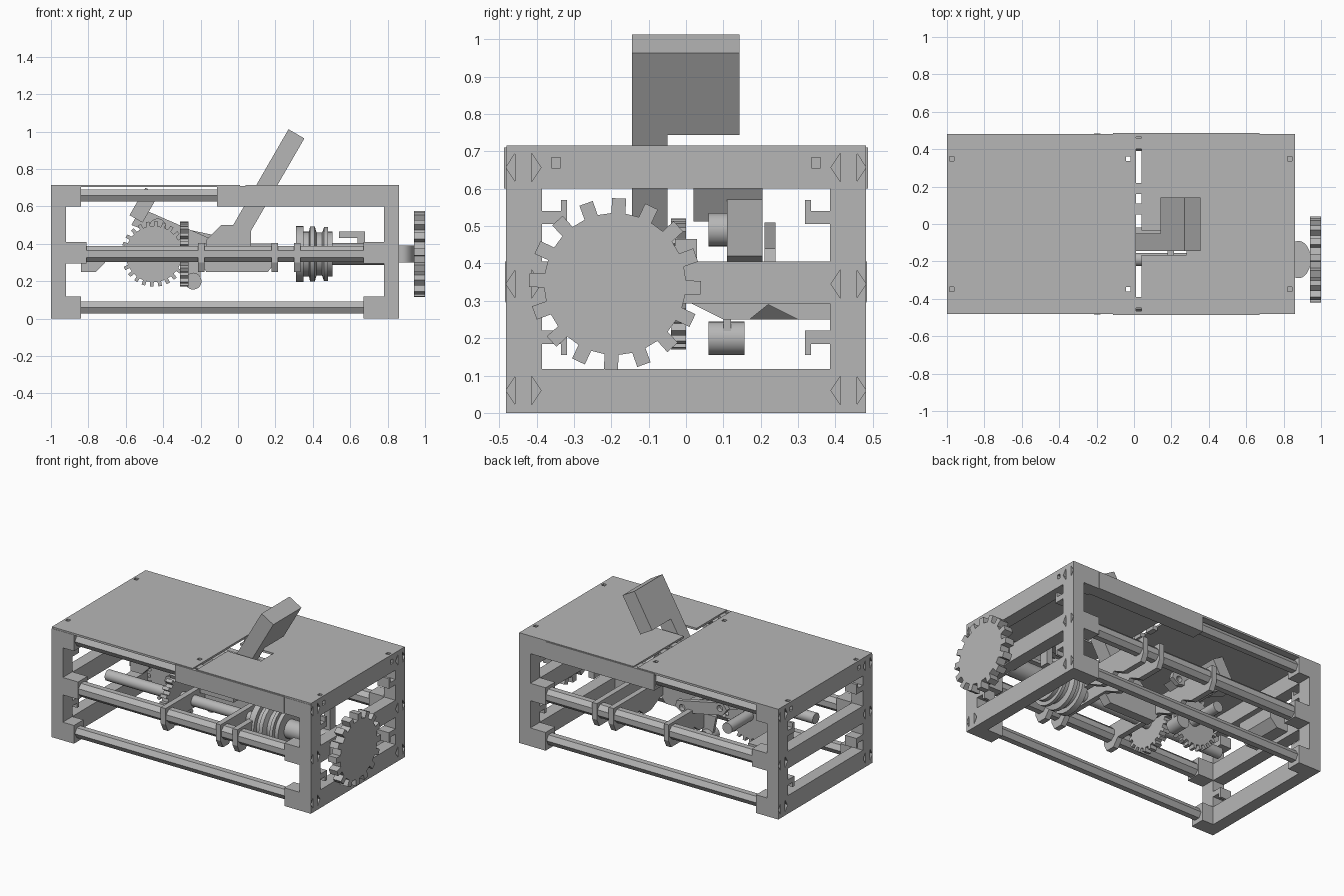
import bpy, bmesh, math
from mathutils import Vector

if "Cube" in bpy.data.objects:
    bpy.data.objects.remove(bpy.data.objects["Cube"], do_unlink=True)

grey = bpy.data.materials.new("plain grey")
grey.use_nodes = True
grey.diffuse_color = (0.47, 0.47, 0.47, 1)
grey.node_tree.nodes["Principled BSDF"].inputs["Base Color"].default_value = (0.47, 0.47, 0.47, 1)

PLACE = {
    "x": lambda a, b, t: (t, a, b),
    "y": lambda a, b, t: (a, t, b),
    "z": lambda a, b, t: (a, b, t),
}


def finish(name, bm):
    bmesh.ops.recalc_face_normals(bm, faces=bm.faces)
    mesh = bpy.data.meshes.new(name)
    bm.to_mesh(mesh)
    bm.free()
    mesh.materials.append(grey)
    ob = bpy.data.objects.new(name, mesh)
    bpy.context.collection.objects.link(ob)
    return ob


def add_prism(bm, pts, axis, lo, hi):
    rings = [[bm.verts.new(PLACE[axis](a, b, t)) for a, b in pts] for t in (lo, hi)]
    bm.faces.new(rings[0])
    bm.faces.new(rings[1])
    for i in range(len(pts)):
        j = (i + 1) % len(pts)
        bm.faces.new((rings[0][i], rings[0][j], rings[1][j], rings[1][i]))


def prism(name, pts, axis, lo, hi):
    bm = bmesh.new()
    add_prism(bm, pts, axis, lo, hi)
    return finish(name, bm)


def rect(a0, a1, b0, b1):
    return [(a0, b0), (a1, b0), (a1, b1), (a0, b1)]


def box(name, x0, x1, y0, y1, z0, z1):
    return prism(name, rect(x0, x1, y0, y1), "z", z0, z1)


def circle(ca, cb, r, n, turn=0.0):
    step = math.tau / n
    return [(ca + r * math.cos(turn + i * step), cb + r * math.sin(turn + i * step)) for i in range(n)]


def gear(name, ca, cb, inner, outer, teeth, axis, lo, hi, turn=0.0):
    pts = []
    for i in range(teeth):
        for frac, r in ((0, inner), (0.5, inner), (0.54, outer), (0.96, outer)):
            a = turn + (i + frac) * math.tau / teeth
            pts.append((ca + r * math.cos(a), cb + r * math.sin(a)))
    return prism(name, pts, axis, lo, hi)


def cut(ob, prisms):
    bm = bmesh.new()
    for p in prisms:
        add_prism(bm, *p)
    tool = finish("cutter", bm)
    tool.hide_render = True
    mod = ob.modifiers.new("cut", "BOOLEAN")
    mod.object = tool
    mod.solver = "EXACT"
    bpy.context.view_layer.objects.active = ob
    bpy.ops.object.modifier_apply(modifier=mod.name)
    bpy.data.objects.remove(tool, do_unlink=True)


def smooth(ob):
    bpy.ops.object.select_all(action="DESELECT")
    ob.select_set(True)
    bpy.context.view_layer.objects.active = ob
    bpy.ops.object.shade_smooth_by_angle()


def lathe(name, profile, y, z, n=32):
    # revolve (x, radius) pairs about a line along x
    bm = bmesh.new()
    rings = [[bm.verts.new((x, a, b)) for a, b in circle(y, z, r, n)] for x, r in profile]
    for p, q in zip(rings, rings[1:]):
        for i in range(n):
            j = (i + 1) % n
            bm.faces.new((p[i], p[j], q[j], q[i]))
    bm.faces.new(rings[0])
    bm.faces.new(rings[-1])
    smooth(finish(name, bm))


W, H, MID = 0.482, 0.705, 0.345
LEVELS = (0.06, MID, 0.657)

# End frames: plates with two windows, triangular pockets and square holes
for side, x0, x1, face in (("right", -1.0, -0.92, -1.0), ("left", 0.78, 0.86, 0.86)):
    frame = box(side + "_end_frame", x0, x1, -W, W, 0, H)
    cuts = [(rect(-0.385, 0.385, a, b), "x", x0 - 0.1, x1 + 0.1) for a, b in ((0.118, 0.293), (0.405, 0.6))]
    for s in (-1, 1):
        cuts.append((rect(s * 0.348 - 0.012, s * 0.348 + 0.012, 0.655, 0.683), "x", face - 0.03, face + 0.03))
        for z in LEVELS:
            for d in (-1, 1):
                y = s * 0.435 + d * 0.022
                tri = [(y, z - 0.038), (y, z + 0.038), (y + d * 0.025, z)]
                cuts.append((tri, "x", face - 0.03, face + 0.03))
    cut(frame, cuts)
    # L-shaped tabs inside the windows
    for s in (-1, 1):
        for z, d in ((0.505, 1), (0.22, -1)):
            tab = [(s * 0.39, z), (s * 0.318, z), (s * 0.318, z + d * 0.065), (s * 0.335, z + d * 0.065),
                   (s * 0.335, z + d * 0.035), (s * 0.39, z + d * 0.035)]
            prism(side + "_window_tab", tab, "x", x0, x1)

# Corner sockets and long rods, front and back
for s, word in ((-1, "front"), (1, "back")):
    y0, y1 = sorted((s * 0.385, s * W))
    for level, (z, r, n) in enumerate(((0.06, 0.037, 6), (MID, 0.047, 8), (0.657, 0.037, 6))):
        z0, z1 = ((0, 0.118), (0.295, 0.408), (0.6, H))[level]
        left_end = -0.81 if level == 1 else -0.84
        box(word + "_right_socket", -0.925, left_end, y0, y1, z0, z1)
        box(word + "_left_socket", 0.67, 0.785, y0, y1, z0, z1)
        turn = math.pi / 8 if n == 8 else 0
        prism(word + "_rod", circle(s * 0.435, z, r, n, turn), "x", -0.9, 0.75)
    # Fascia with folded lower lip
    fascia = [(s * 0.487, 0.6), (s * 0.487, 0.71), (s * 0.465, 0.71), (s * 0.465, 0.62), (s * 0.4, 0.62), (s * 0.4, 0.6)]
    prism(word + "_fascia", fascia, "x", -0.112, 0.67)

# Top panels with screw holes and the arm slot
holes = lambda xs: [(rect(x - 0.012, x + 0.012, s * 0.35 - 0.012, s * 0.35 + 0.012), "z", 0.6, 0.8)
                    for x in xs for s in (-1, 1)]
panel = box("fixed_top_panel", -1, 0.01, -0.48, W, H - 0.003, 0.715)
cut(panel, holes((-0.975, -0.03)))
panel = box("slotted_top_panel", 0.04, 0.86, -0.48, W, H - 0.003, 0.715)
cut(panel, holes((0.833,)) + [(rect(0, 0.28, -0.165, -0.035), "z", 0.6, 0.8)])

# Hinge knuckles in the gap
for y in (-0.42, 0.08, 0.19, 0.43):
    box("hinge_knuckle", 0.008, 0.042, y - 0.03, y + 0.03, 0.68, 0.708)


# Fingers: slanted bar with a wide block on top
def slanted(name, tip, lo, hi, width, y0, y1):
    d, n = Vector((0.5, 0.866)), Vector((0.866, -0.5))
    t = Vector(tip)
    pts = [t - d * lo, t - d * hi, t - d * hi + n * width, t - d * lo + n * width]
    return prism(name, [tuple(p) for p in pts], "y", y0, y1)


slanted("raised_finger_block", (0.27, 1.012), 0, 0.254, 0.098, -0.145, 0.143)
slanted("raised_finger_arm", (0.27, 1.012), 0.25, 0.63, 0.098, -0.145, -0.05)
prism("raised_finger_base", [(-0.17, 0.38), (-0.17, 0.42), (-0.09, 0.5), (0.07, 0.5), (0.07, 0.38)], "y", -0.145, -0.05)
slanted("folded_finger_block", (-0.495, 0.7), 0, 0.17, 0.08, 0.02, 0.205)
prism("folded_finger_arm", [(-0.52, 0.59), (-0.57, 0.5), (-0.22, 0.37), (-0.13, 0.42)], "y", 0.11, 0.205)
link = prism("pivot_link", [(-0.43, 0.51), (-0.46, 0.47), (-0.43, 0.43), (-0.14, 0.37), (-0.09, 0.4), (-0.1, 0.44)],
             "y", 0.21, 0.24)
cut(link, [(circle(x, z, 0.02, 12), "y", 0.1, 0.3) for x, z in ((-0.41, 0.47), (-0.14, 0.405))])

# Drive gear, hub, axle and grooved drum
AXLE = -0.19
gear("drive_gear", AXLE, MID, 0.19, 0.23, 16, "x", 0.94, 1.0, 0.05)
hub = prism("drive_hub", [(0.88 + (a - 0.88) * 0.65, b) for a, b in circle(0.88, AXLE, 0.1, 24)], "z", 0.3, 0.39)
smooth(hub)
lathe("drive_axle", [(-0.8, 0.035), (0.5, 0.035), (0.5, 0.06), (0.79, 0.06), (0.79, 0.035), (0.95, 0.035)], AXLE, MID, 16)
groove = [(0.31, 0.15), (0.35, 0.15), (0.35, 0.12), (0.38, 0.12), (0.385, 0.148), (0.41, 0.148),
          (0.42, 0.115), (0.45, 0.115), (0.46, 0.145), (0.48, 0.145), (0.48, 0.12), (0.505, 0.12)]
lathe("grooved_drum", groove, AXLE, MID)
box("drum_lever", 0.54, 0.68, -0.03, 0.03, 0.43, 0.465)
box("drum_lever_post", 0.64, 0.68, -0.03, 0.03, 0.3, 0.43)

# Inner right-angle gear pair
gear("axle_gear", AXLE, MID, 0.15, 0.175, 22, "x", -0.31, -0.265)
gear("crank_gear", -0.45, MID, 0.15, 0.175, 24, "y", -0.04, 0.0)
smooth(prism("crank_shaft", circle(-0.45, MID, 0.035, 16), "y", -0.06, 0.22))
for x, z in ((-0.24, 0.2), (-0.43, 0.49)):
    smooth(prism("roller", circle(x, z, 0.045, 20), "y", 0.06, 0.157))
prism("roller_bracket", [(-0.3, 0.34), (-0.2, 0.34), (-0.2, 0.2), (-0.27, 0.2)], "y", 0.1, 0.12)

# Cross brackets carried on the middle rods
bracket = [(-0.485, 0.3), (-0.46, 0.25), (-0.4, 0.25), (-0.36, 0.3), (0.0, 0.3), (0.1, 0.25), (0.17, 0.25), (0.22, 0.29),
           (0.3, 0.25), (0.46, 0.25), (0.485, 0.3), (0.485, 0.405), (-0.485, 0.405)]
for x in (-0.215, 0.18, 0.3):
    prism("cross_bracket", bracket, "x", x, x + 0.035)
prism("end_stop_wedge", [(-0.84, 0.25), (-0.76, 0.25), (-0.71, 0.3), (-0.71, 0.38), (-0.84, 0.38)], "y", 0.1, 0.38)
prism("carriage_slide", [(-0.2, 0.3), (-0.17, 0.25), (0.16, 0.25), (0.2, 0.3), (0.2, 0.4), (-0.2, 0.4)], "y", -0.08, -0.02)
